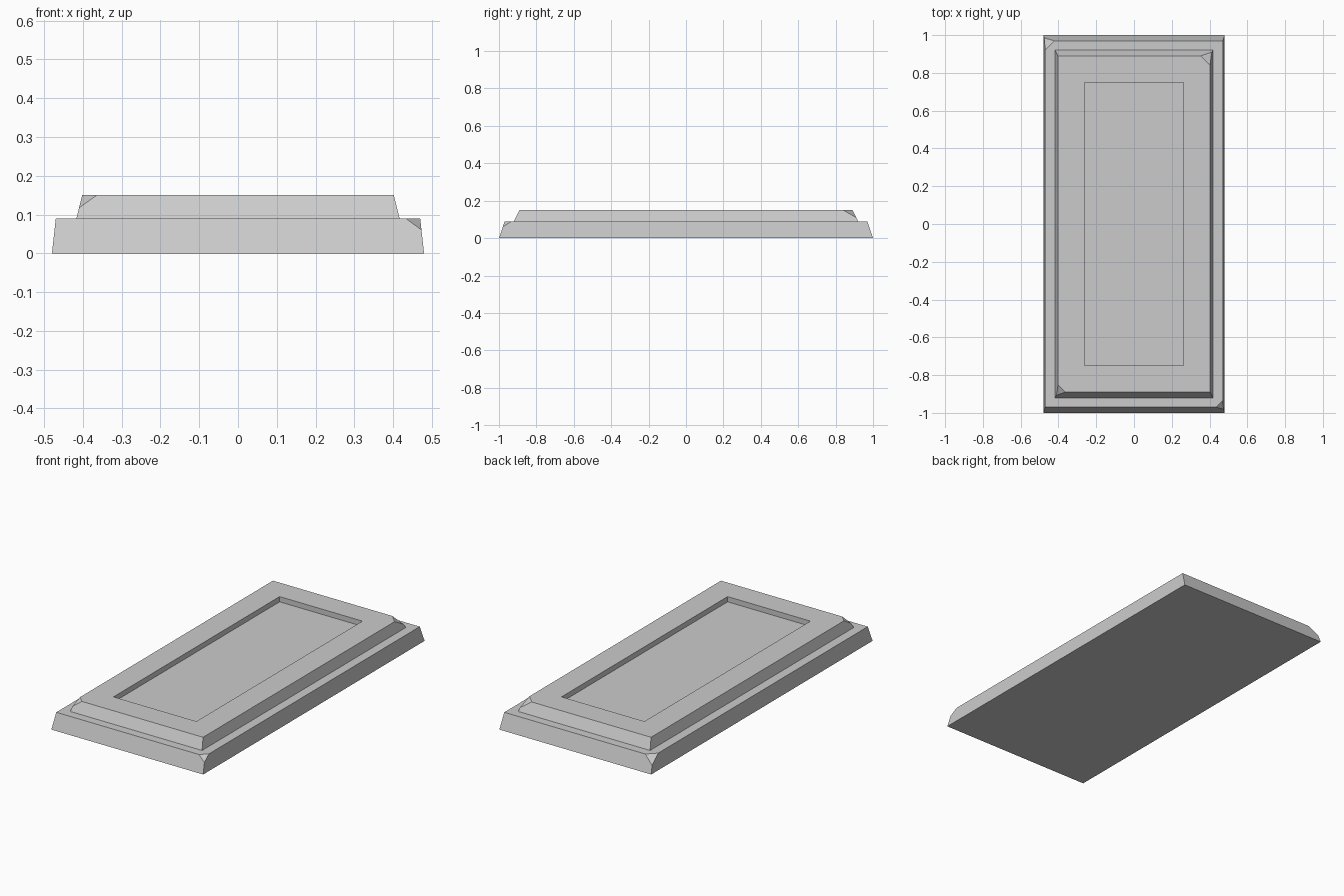
import bpy
import bmesh
from mathutils import Vector

cube = bpy.data.objects.get("Cube")
if cube:
    bpy.data.objects.remove(cube, do_unlink=True)

stone = bpy.data.materials.new("grey_stone")
stone.use_nodes = True
grey = (0.6, 0.6, 0.6, 1.0)
stone.diffuse_color = grey
stone.node_tree.nodes["Principled BSDF"].inputs["Base Color"].default_value = grey


def chip_corner(bm, sx, sy, base, top, size, drop):
    """Slice a broken corner off the top rim and cap the cut."""
    t = drop / (top[2] - base[2])
    corner = Vector((sx * top[0], sy * top[1], top[2]))
    foot = Vector((sx * base[0], sy * base[1], base[2]))
    a = corner - Vector((sx * size, 0, 0))
    b = corner - Vector((0, sy * size, 0))
    c = corner.lerp(foot, t)
    normal = (b - a).cross(c - a).normalized()
    if normal.dot(corner - a) < 0:
        normal.negate()
    cut = bmesh.ops.bisect_plane(
        bm, geom=bm.verts[:] + bm.edges[:] + bm.faces[:], dist=1e-5,
        plane_co=a, plane_no=normal, clear_outer=True)
    edges = [e for e in cut["geom_cut"] if isinstance(e, bmesh.types.BMEdge)]
    bmesh.ops.contextual_create(bm, geom=edges)


def make_slab(name, rings, chips):
    """Stack rectangular rings (half x, half y, z), cap both ends, chip corners."""
    bm = bmesh.new()
    loops = [[bm.verts.new((sx * x, sy * y, z))
              for sx, sy in ((-1, -1), (1, -1), (1, 1), (-1, 1))]
             for x, y, z in rings]
    bm.faces.new(loops[0][::-1])
    bm.faces.new(loops[-1])
    for low, high in zip(loops, loops[1:]):
        for i in range(4):
            j = (i + 1) % 4
            bm.faces.new((low[i], low[j], high[j], high[i]))
    for sx, sy, size, drop in chips:
        chip_corner(bm, sx, sy, rings[0], rings[1], size, drop)
    bmesh.ops.recalc_face_normals(bm, faces=bm.faces[:])
    mesh = bpy.data.meshes.new(name)
    bm.to_mesh(mesh)
    bm.free()
    mesh.materials.append(stone)
    obj = bpy.data.objects.new(name, mesh)
    bpy.context.collection.objects.link(obj)
    return obj


# Wide sloped plinth with two broken corners
make_slab("lower_slab",
          [(0.48, 1.0, 0.0), (0.47, 0.97, 0.09)],
          [(1, -1, 0.037, 0.03), (-1, 1, 0.048, 0.045)])

# Smaller sloped lid with a sunken panel and two broken corners
make_slab("upper_slab",
          [(0.417, 0.92, 0.09), (0.402, 0.89, 0.15),
           (0.262, 0.75, 0.15), (0.262, 0.75, 0.12)],
          [(-1, -1, 0.038, 0.033), (1, 1, 0.05, 0.04)])
